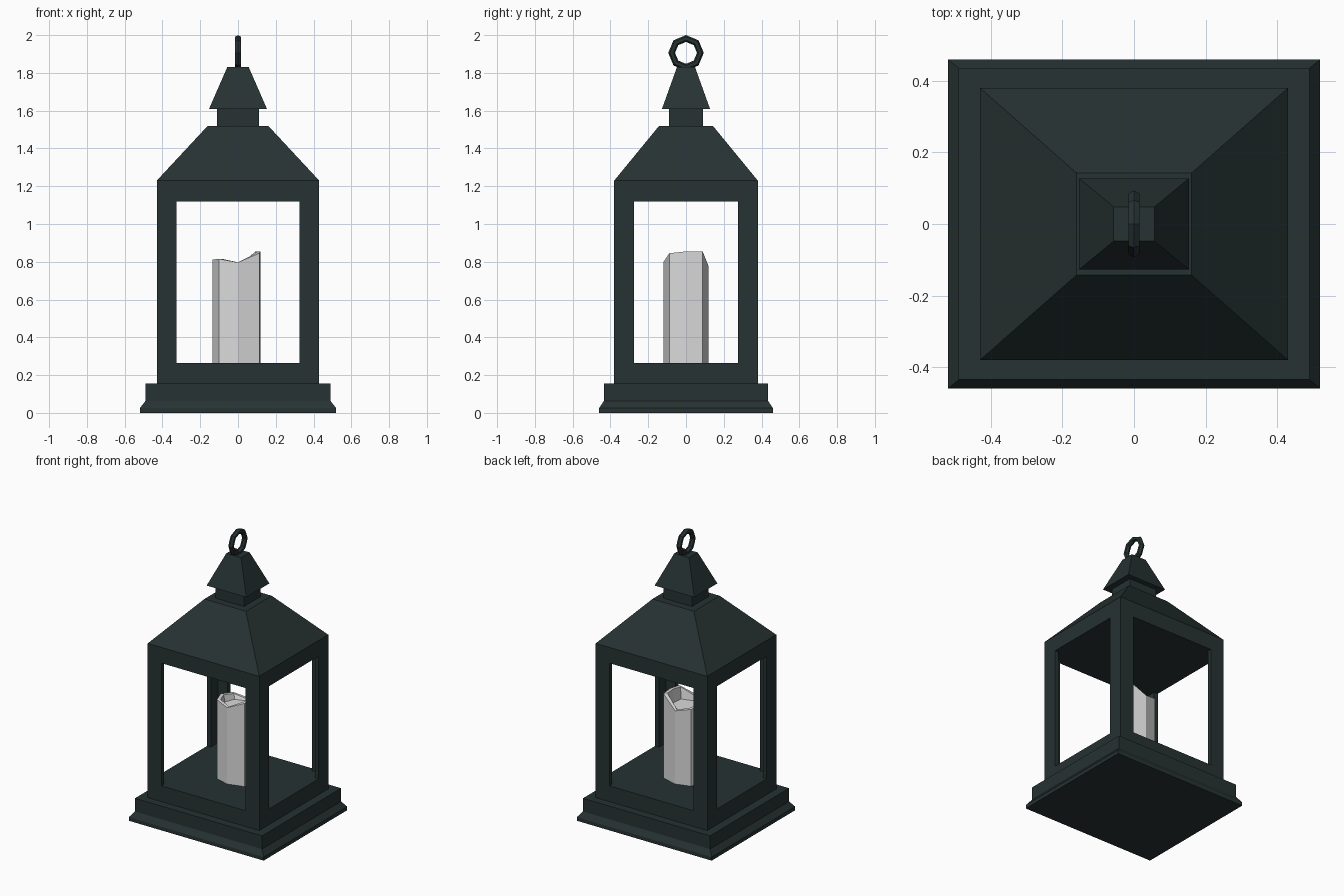
import bpy, bmesh, math

if "Cube" in bpy.data.objects:
    bpy.data.objects.remove(bpy.data.objects["Cube"])


def material(name, rgb):
    m = bpy.data.materials.new(name)
    m.diffuse_color = (*rgb, 1.0)
    m.use_nodes = True
    m.node_tree.nodes["Principled BSDF"].inputs["Base Color"].default_value = m.diffuse_color
    return m


METAL = material("dark green metal", (0.020, 0.032, 0.032))
WAX = material("pale grey wax", (0.70, 0.70, 0.70))


def finish(name, bm, mat):
    bmesh.ops.recalc_face_normals(bm, faces=bm.faces)
    me = bpy.data.meshes.new(name)
    bm.to_mesh(me)
    bm.free()
    me.materials.append(mat)
    ob = bpy.data.objects.new(name, me)
    bpy.context.collection.objects.link(ob)
    return ob


def loft(name, rings, mat):
    """Closed solid through rings of points with equal counts."""
    bm = bmesh.new()
    loops = [[bm.verts.new(p) for p in ring] for ring in rings]
    n = len(loops[0])
    for a, b in zip(loops, loops[1:]):
        for i in range(n):
            j = (i + 1) % n
            bm.faces.new((a[i], a[j], b[j], b[i]))
    bm.faces.new(loops[0][::-1])
    bm.faces.new(loops[-1])
    return finish(name, bm, mat)


def rect_stack(name, levels):
    """Rectangular sections given as half width, half depth, height."""
    return loft(name, [[(-x, -y, z), (x, -y, z), (x, y, z), (-x, y, z)]
                       for x, y, z in levels], METAL)


# Moulded foot, floor block, top block with sloping roof, neck and cap
rect_stack("base", [(.52, .46, 0), (.52, .46, .025), (.49, .435, .063), (.49, .435, .155)])
rect_stack("floor_block", [(.43, .38, .155), (.43, .38, .265)])
rect_stack("roof", [(.43, .38, 1.12), (.43, .38, 1.23), (.16, .142, 1.52)])
rect_stack("neck", [(.11, .09, 1.52), (.11, .09, 1.61)])
rect_stack("cap", [(.153, .127, 1.61), (.057, .048, 1.83)])

# Thin L-shaped corner posts
X, Y, W, T = .43, .38, .105, .03
profile = [(X, Y), (X - W, Y), (X - W, Y - T), (X - T, Y - T), (X - T, Y - W), (X, Y - W)]
for side, sx in (("left", -1), ("right", 1)):
    for end, sy in (("front", -1), ("back", 1)):
        loft(f"{end}_{side}_post",
             [[(sx * x, sy * y, z) for x, y in profile] for z in (.265, 1.12)], METAL)

# Hanging ring
bpy.ops.mesh.primitive_torus_add(major_segments=8, minor_segments=6, major_radius=.076,
                                 minor_radius=.018, location=(0, 0, 1.906),
                                 rotation=(0, math.pi / 2, 0))
ring = bpy.context.object
ring.name = "hanging_ring"
ring.data.materials.append(METAL)

# Eight-sided candle with an uneven rim and a sunken top
rim = [(-.135, 0, .812), (-.10, -.09, .815), (0, -.12, .797), (.113, -.088, .845),
       (.12, 0, .855), (.113, .088, .855), (0, .12, .775), (-.10, .09, .80)]
loft("candle", [[(x, y, .265) for x, y, z in rim],
                rim,
                [(x * .82, y * .82, z) for x, y, z in rim],
                [(x * .74, y * .74, .765) for x, y, z in rim]], WAX)
